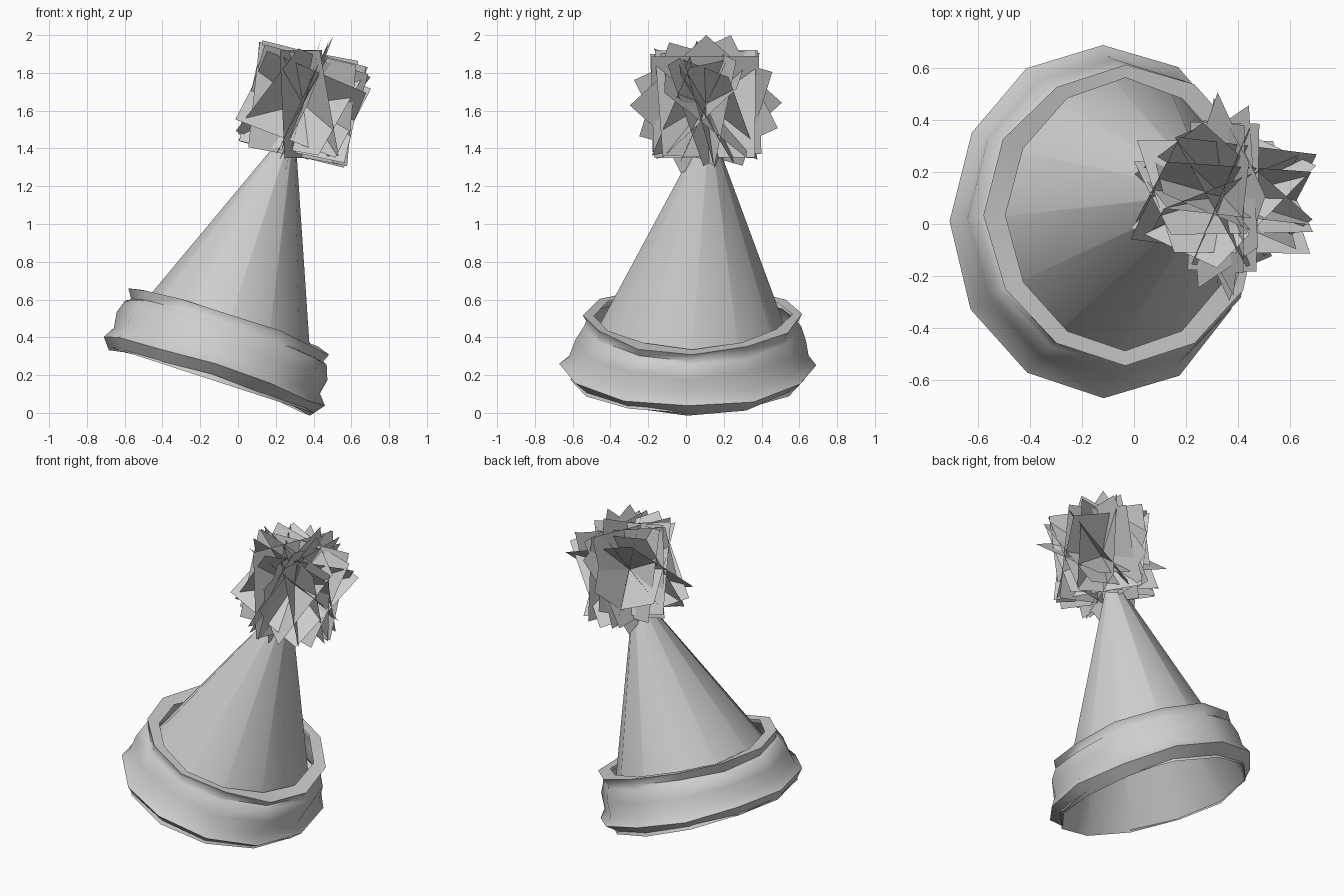
import bpy, bmesh, math, random
from mathutils import Matrix, Vector

cube = bpy.data.objects.get("Cube")
if cube:
    bpy.data.objects.remove(cube)

random.seed(7)
SIDES = 12
TILT = math.radians(18)
BASE = Vector((-0.135, 0.01, 0.205))

grey = bpy.data.materials.new("light_grey")
grey.use_nodes = True
colour = (0.62, 0.62, 0.62, 1)
grey.diffuse_color = colour
grey.node_tree.nodes["Principled BSDF"].inputs["Base Color"].default_value = colour


def finish(name, bm, smooth):
    mesh = bpy.data.meshes.new(name)
    bm.to_mesh(mesh)
    bm.free()
    mesh.materials.append(grey)
    ob = bpy.data.objects.new(name, mesh)
    bpy.context.collection.objects.link(ob)
    if smooth:
        bpy.ops.object.select_all(action='DESELECT')
        ob.select_set(True)
        bpy.context.view_layer.objects.active = ob
        bpy.ops.object.shade_smooth_by_angle(angle=math.radians(60))
    return ob


def place(x, y, h):
    """Leaning hat space to world space, with a slight drift backwards."""
    return BASE + Matrix.Rotation(TILT, 3, 'Y') @ Vector((x, y + 0.08 * h, h))


def lathe(name, profile, wobble):
    """Oval rings (x radius, y radius, height) skinned into a shell."""
    bm = bmesh.new()
    rings = []
    for rx, ry, h in profile:
        ring = []
        for i in range(SIDES):
            t = math.tau * i / SIDES
            k = 1 + wobble * random.uniform(-0.4, 0.4)
            lift = wobble * (math.sin(t) ** 2 + random.uniform(-0.3, 0.3))
            ring.append(bm.verts.new(place(rx * k * math.cos(t), ry * k * math.sin(t), h + lift)))
        rings.append(ring)
    for a, b in zip(rings, rings[1:]):
        for i in range(SIDES):
            j = (i + 1) % SIDES
            bm.faces.new((a[i], a[j], b[j], b[i]))
    return finish(name, bm, True)


# Hollow cone
lathe("hat_cone", [(0.575, 0.62, -0.03), (0.01, 0.012, 1.38)], 0)

# Wavy folded brim: flared bottom edge, bulging band, narrow overhanging lip
lathe("hat_brim", [(0.555, 0.615, -0.045), (0.615, 0.685, 0.015), (0.575, 0.635, 0.07),
                   (0.59, 0.615, 0.16), (0.56, 0.575, 0.235), (0.54, 0.555, 0.25),
                   (0.56, 0.575, 0.295), (0.47, 0.52, 0.295)], 0.035)

# Pompom of crossing square cards
bm = bmesh.new()
centre = Vector((0.345, 0.105, 1.635))
lean = Matrix.Rotation(math.radians(16), 4, 'Y')
cards = []
# Upright cards fanned around the leaning axis
for i in range(8):
    tip = Matrix.Rotation(math.radians(90 + 20 * (-1) ** i), 4, 'X')
    cards.append(Matrix.Rotation(math.pi * i / 8, 4, 'Z') @ tip)
# Steep cards hinged sideways
for angle in (45, 65, 115, 135):
    cards.append(Matrix.Rotation(math.radians(angle), 4, 'X'))
# Side-facing cards spun in their own plane
for i in range(4):
    cards.append(Matrix.Rotation(math.radians(22.5 * i), 4, 'X') @ Matrix.Rotation(math.pi / 2, 4, 'Y'))
for card in cards:
    jitter = Matrix.Identity(4)
    for axis in 'XYZ':
        jitter = jitter @ Matrix.Rotation(random.uniform(-0.15, 0.15), 4, axis)
    turn = Matrix.Translation(centre) @ lean @ jitter @ card
    bmesh.ops.create_grid(bm, x_segments=1, y_segments=1, size=0.285, matrix=turn)
# Keep the cards inside the overall height
for v in bm.verts:
    v.co.z = min(max(v.co.z, 1.27), 2.0)
finish("pompom", bm, False)
